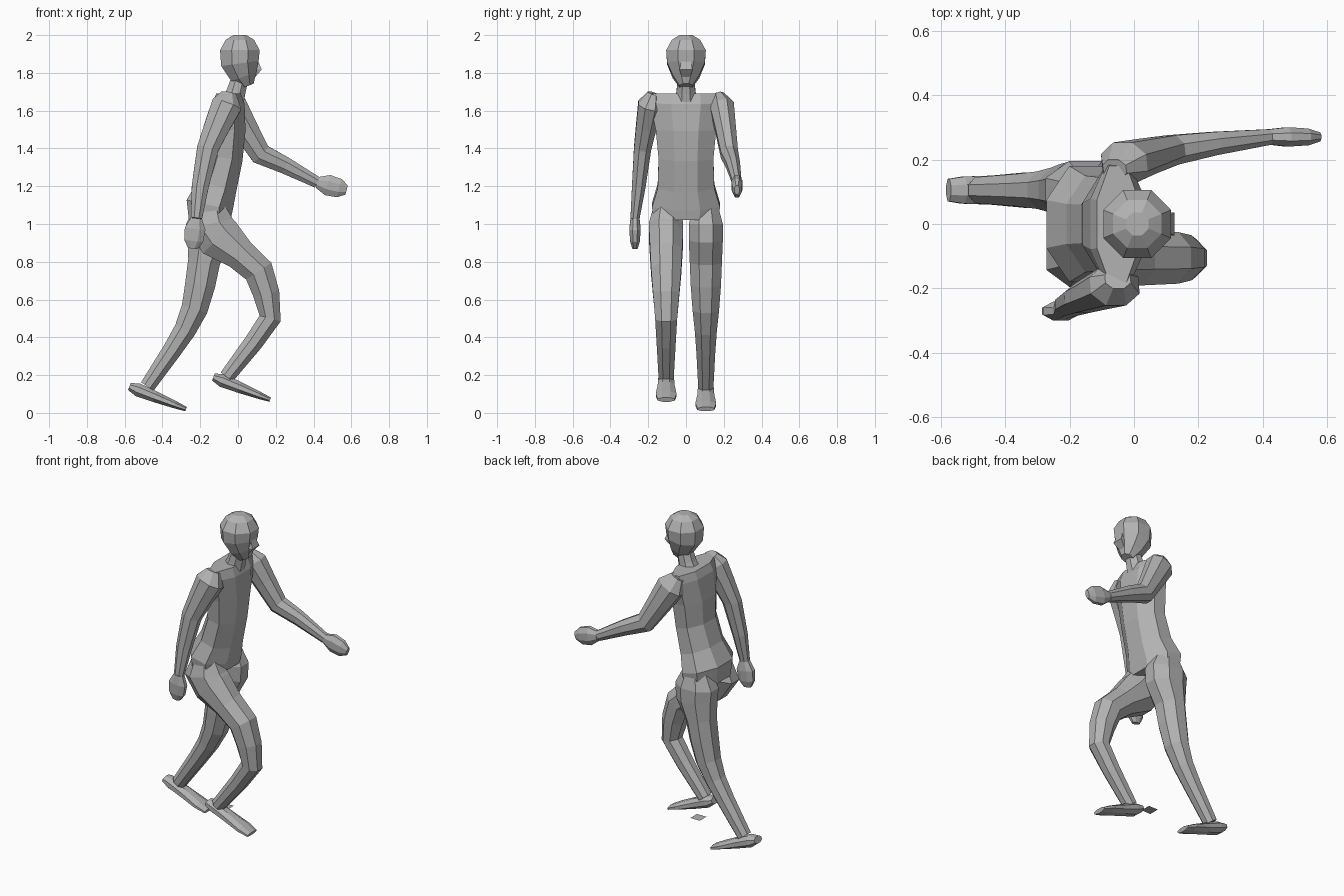
import bpy, bmesh, math
from mathutils import Vector

default_cube = bpy.data.objects.get("Cube")
if default_cube:
    bpy.data.objects.remove(default_cube)

# One plain colour for the whole figure
plain_grey = bpy.data.materials.new("plain grey")
plain_grey.use_nodes = True
plain_grey.diffuse_color = (.45, .45, .45, 1)
shader = plain_grey.node_tree.nodes["Principled BSDF"]
shader.inputs["Base Color"].default_value = plain_grey.diffuse_color


def finish(name, bm):
    """Turn the bmesh into a flat-shaded grey object."""
    bmesh.ops.recalc_face_normals(bm, faces=bm.faces)
    mesh = bpy.data.meshes.new(name)
    bm.to_mesh(mesh)
    bm.free()
    mesh.materials.append(plain_grey)
    part = bpy.data.objects.new(name, mesh)
    bpy.context.collection.objects.link(part)
    return part


def loft(name, path, depths, widths, sides=8):
    """Faceted tube along a path; depth lies in the side plane, width along y."""
    bm = bmesh.new()
    points = [Vector(point) for point in path]
    last = len(points) - 1
    half_turn = math.pi / sides
    grow = 1 / math.cos(half_turn)
    rings = []
    for index, (centre, depth, width) in enumerate(zip(points, depths, widths)):
        tangent = points[min(index + 1, last)] - points[max(index - 1, 0)]
        tangent.normalize()
        forward = Vector((0, 1, 0)).cross(tangent).normalized()
        sideways = tangent.cross(forward)
        ring = []
        for corner in range(sides):
            angle = math.tau * corner / sides + half_turn
            offset = forward * depth * math.cos(angle) + sideways * width * math.sin(angle)
            ring.append(bm.verts.new(centre + offset * grow))
        rings.append(ring)
    for lower, upper in zip(rings, rings[1:]):
        for corner in range(sides):
            following = (corner + 1) % sides
            bm.faces.new((lower[corner], lower[following], upper[following], upper[corner]))
    bm.faces.new(rings[0])
    bm.faces.new(rings[-1])
    return finish(name, bm)


def profile(outline, y_start=0, y_end=0):
    """Give an (x, z) outline its y, moving evenly from start to end."""
    steps = len(outline) - 1
    return [(x, y_start + (y_end - y_start) * index / steps, z)
            for index, (x, z) in enumerate(outline)]


def straight(start, end, fractions):
    """Points at the given fractions of a straight line."""
    return [Vector(start).lerp(Vector(end), fraction) for fraction in fractions]


# Head, nose and neck
head_radii = (.035, .07, .1, .105, .075, .035)
loft("head",
     profile([(.05, 1.73), (.03, 1.78), (.01, 1.85), (.01, 1.92), (.01, 1.975), (.01, 2)]),
     head_radii, head_radii)
loft("nose", profile([(.09, 1.88), (.1, 1.82), (.08, 1.78)]),
     depths=(.01, .025, .01), widths=(.02, .035, .02), sides=4)
neck_radii = (.06, .05, .045)
loft("neck", profile([(-.03, 1.64), (-.01, 1.7), (.01, 1.77)]), neck_radii, neck_radii)

# Torso, leaning forward
loft("torso",
     profile([(-.15, 1.02), (-.15, 1.1), (-.11, 1.2), (-.07, 1.35),
              (-.06, 1.5), (-.05, 1.64), (-.05, 1.69)]),
     depths=(.11, .125, .105, .095, .1, .085, .065),
     widths=(.17, .18, .15, .145, .16, .19, .18))

# Legs: the right one is bent forward, the left one trails
leg_depths = (.05, .125, .12, .085, .08, .07, .058, .05, .04)
leg_widths = [min(depth, .09) for depth in leg_depths]
right_leg_line = [(-.15, 1.15), (-.15, 1), (-.1, .93), (.01, .84), (.11, .75),
                  (.15, .63), (.17, .5), (.08, .37), (-.06, .19)]
left_leg_line = [(-.15, 1.15), (-.15, 1), (-.15, .92), (-.18, .8), (-.2, .68),
                 (-.23, .55), (-.28, .44), (-.35, .33), (-.48, .14)]

# Arms: the right one hangs back, the left one swings forward
arm_depths = (.04, .08, .068, .057, .045, .03)
arm_widths = [depth * .8 for depth in arm_depths]
right_arm_line = [(-.05, 1.69), (-.06, 1.63), (-.11, 1.52), (-.16, 1.4), (-.2, 1.2), (-.22, 1.03)]
left_arm_line = [(-.06, 1.68), (-.03, 1.62), (.04, 1.5), (.12, 1.37), (.25, 1.31), (.42, 1.22)]

# Each limb with its foot or hand; fingertip and heel are (x, z)
limbs = (
    ("right", -1, right_leg_line, (-.13, .19), right_arm_line, (-.24, .87)),
    ("left", 1, left_leg_line, (-.575, .14), left_arm_line, (.575, 1.18)),
)
for label, side, leg_line, heel, arm_line, fingertip in limbs:
    leg_y, hand_y = side * .105, side * .27
    loft(label + "_leg", profile(leg_line, leg_y, leg_y), leg_depths, leg_widths)

    heel_point = Vector((heel[0], leg_y, heel[1]))
    toe_point = heel_point + Vector((.3, 0, -.12))
    loft(label + "_foot", straight(heel_point, toe_point, (0, .15, .45, .8, 1)),
         depths=(.02, .035, .03, .02, .012),
         widths=(.035, .042, .045, .055, .045))

    loft(label + "_arm", profile(arm_line, side * .17, hand_y), arm_depths, arm_widths)

    wrist, tip = profile([arm_line[-1], fingertip], hand_y, hand_y)
    loft(label + "_hand", straight(wrist, tip, (0, .35, .75, 1)),
         depths=(.03, .055, .05, .025),
         widths=(.024, .03, .026, .014))

# Thin loose plate beside the right heel
plate_mesh = bmesh.new()
bmesh.ops.create_grid(plate_mesh, x_segments=1, y_segments=1, size=.033)
floor_plate = finish("floor_plate", plate_mesh)
floor_plate.location = (-.1, .02, .12)
